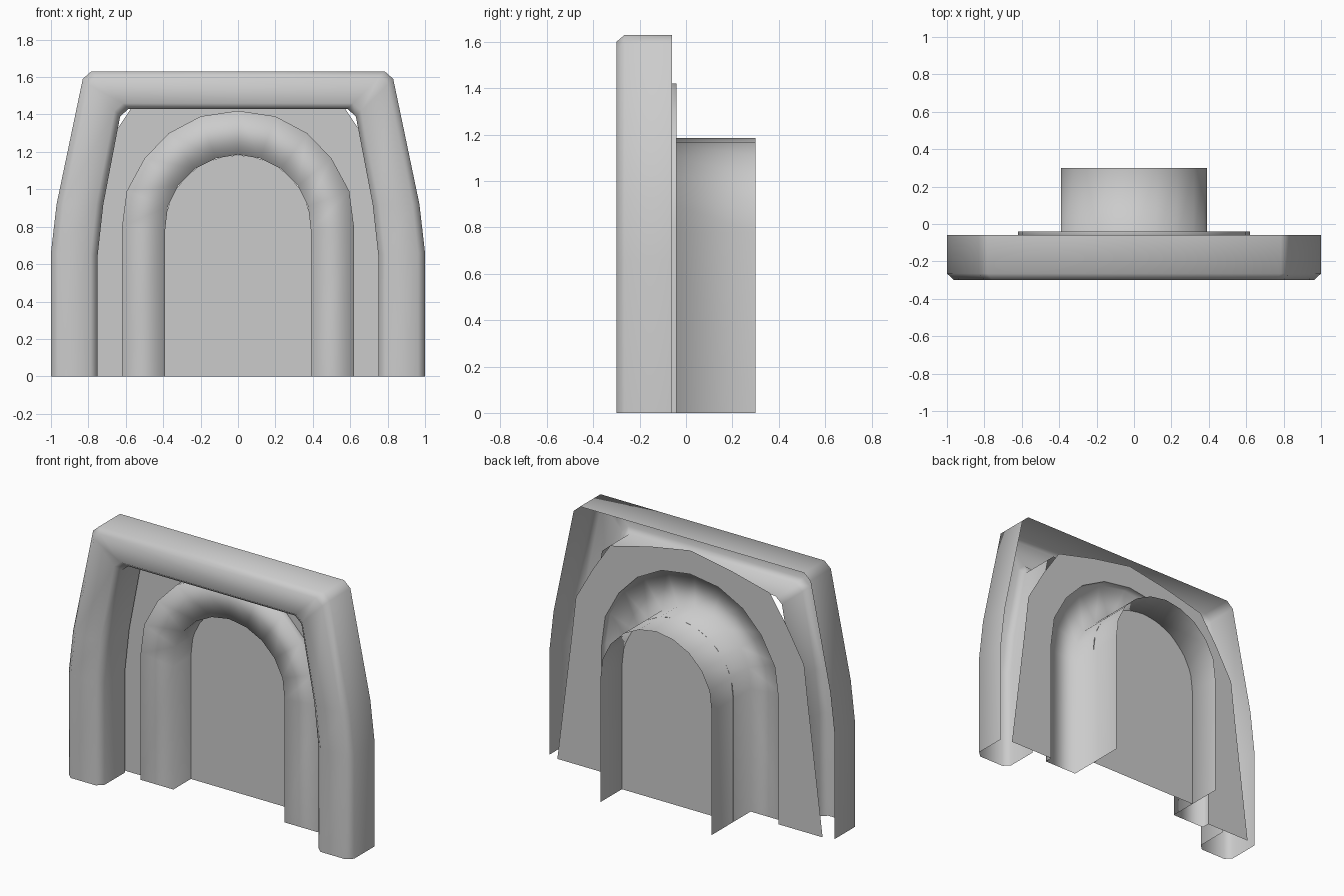
import bpy, math

if "Cube" in bpy.data.objects:
    bpy.data.objects.remove(bpy.data.objects["Cube"])


def mirror(half):
    """Left half of an outline (ending at or before the centre) -> full outline."""
    return half + [(-x, z) for x, z in reversed(half) if x != 0]


def mix(a, b, t):
    return [(p[0] + (q[0] - p[0]) * t, p[1] + (q[1] - p[1]) * t) for p, q in zip(a, b)]


def add_mesh(name, verts, faces, angle):
    me = bpy.data.meshes.new(name)
    me.from_pydata(verts, [], faces)
    me.update()
    ob = bpy.data.objects.new(name, me)
    bpy.context.collection.objects.link(ob)
    bpy.ops.object.select_all(action='DESELECT')
    ob.select_set(True)
    bpy.context.view_layer.objects.active = ob
    bpy.ops.object.shade_smooth_by_angle(angle=math.radians(angle))
    return ob


def loft(name, loops, angle):
    """Skin between outlines, each given as (points, y)."""
    n = len(loops[0][0])
    verts = [(x, y, z) for pts, y in loops for x, z in pts]
    faces = []
    for k in range(len(loops) - 1):
        for i in range(n - 1):
            a, b = k * n + i, (k + 1) * n + i
            faces.append((a, b, b + 1, a + 1))
    return add_mesh(name, verts, faces, angle)


# Outlines
frame_out = mirror([(-1, 0), (-1, .66), (-.97, .92), (-.83, 1.59), (-.785, 1.63)])
frame_in = mirror([(-.75, 0), (-.75, .65), (-.72, .92), (-.63, 1.39), (-.585, 1.43)])
plate_out = mirror([(-.93, 0), (-.83, .8), (-.80, 1.06), (-.68, 1.27),
                    (-.56, 1.45), (-.28, 1.52), (0, 1.57)])
arch_out = mirror([(-.62, 0), (-.62, .80), (-.595, .99), (-.50, 1.165),
                   (-.37, 1.30), (-.20, 1.39), (0, 1.42)])
arch_in = mirror([(-.39, 0), (-.39, .78), (-.375, .91), (-.32, 1.02),
                  (-.23, 1.11), (-.12, 1.165), (0, 1.185)])

# Outer frame: open-backed channel with chamfered front edges
loft("outer_frame", [(frame_out, -.06), (frame_out, -.265),
                     (mix(frame_out, frame_in, .15), -.3),
                     (mix(frame_out, frame_in, .85), -.3),
                     (frame_in, -.265), (frame_in, -.06)], 60)

# Flat wall plate around the arch
loft("wall_plate", [(plate_out, -.04), (arch_out, -.04)], 30)

# Raised arch surround that turns into the passage walls
loft("arch_passage", [(arch_out, -.04), (arch_out, -.09),
                      (arch_in, -.09), (arch_in, .3)], 120)

# Door panel closing the passage
panel = [(-.392, 0)]
panel += [(-.392 * math.cos(math.pi * i / 16), .79 + .392 * math.sin(math.pi * i / 16))
          for i in range(17)]
panel += [(.392, 0)]
add_mesh("door_panel", [(x, .085, z) for x, z in panel],
         [tuple(reversed(range(len(panel))))], 30)
